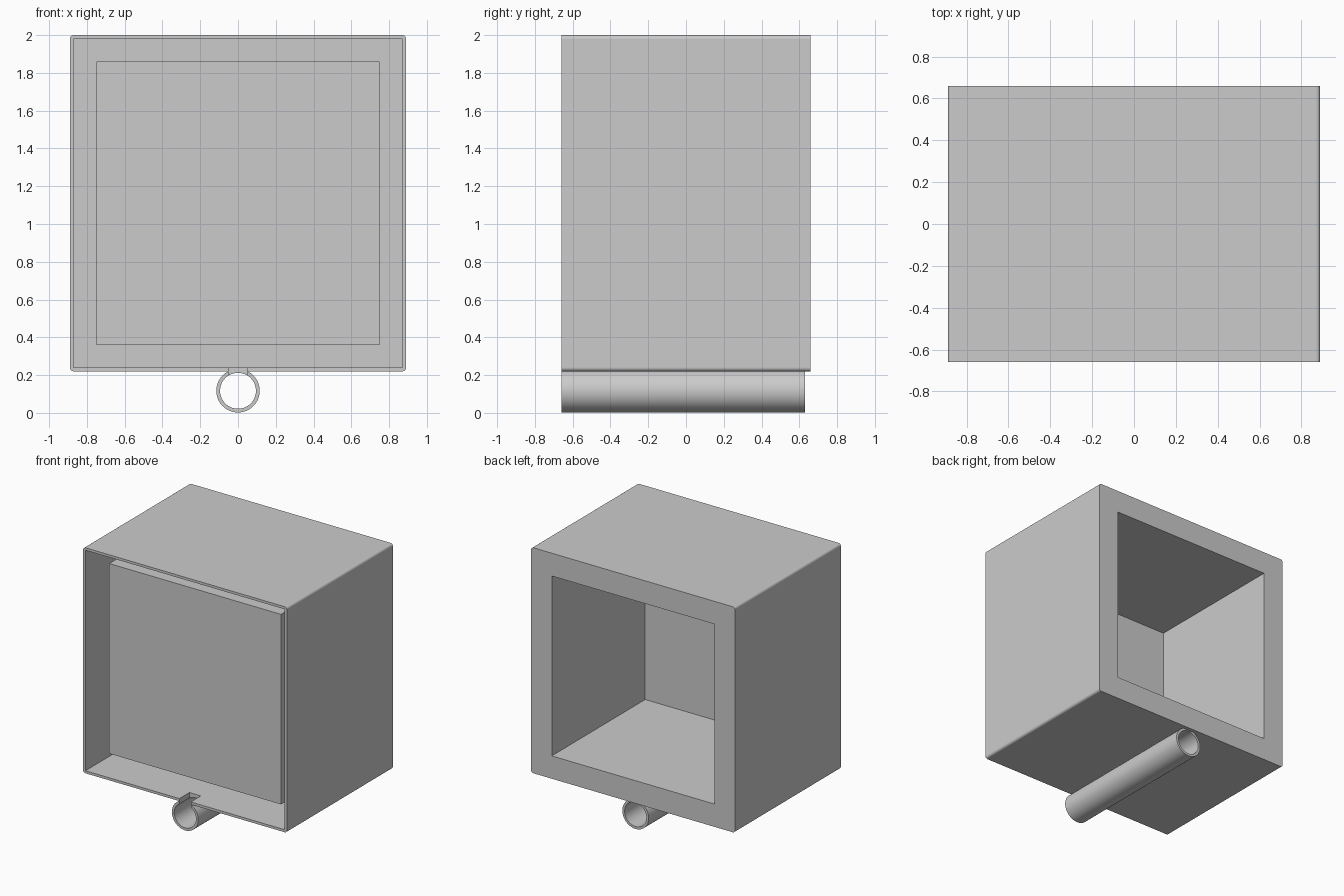
import bpy
import bmesh
from mathutils import Matrix

cube = bpy.data.objects.get("Cube")
if cube:
    bpy.data.objects.remove(cube, do_unlink=True)

GREY = (0.6, 0.6, 0.6, 1.0)
grey = bpy.data.materials.new("light grey")
grey.use_nodes = True
grey.diffuse_color = GREY
grey.node_tree.nodes["Principled BSDF"].inputs["Base Color"].default_value = GREY

MID = 1.11                   # height of the casing's centre
FRONT, BACK = -0.66, 0.66
FLANGE = 0.63                # front face of the rear flange
PANEL = -0.535               # front face of the pocket


def finish(name, bm):
    mesh = bpy.data.meshes.new(name)
    bmesh.ops.recalc_face_normals(bm, faces=bm.faces)
    bm.to_mesh(mesh)
    bm.free()
    mesh.materials.append(grey)
    obj = bpy.data.objects.new(name, mesh)
    bpy.context.collection.objects.link(obj)
    return obj


def block(name, half_x, half_z, y0, y1, z=MID, radius=0):
    """Box running along y, optionally with rounded lengthwise edges."""
    bm = bmesh.new()
    size = Matrix.Diagonal((2 * half_x, y1 - y0, 2 * half_z, 1))
    bmesh.ops.create_cube(bm, size=1,
                          matrix=Matrix.Translation((0, (y0 + y1) / 2, z)) @ size)
    if radius:
        long_edges = [e for e in bm.edges
                      if abs(e.verts[0].co.y - e.verts[1].co.y) > 0.1]
        bmesh.ops.bevel(bm, geom=long_edges, offset=radius, segments=6,
                        profile=0.5, affect='EDGES')
    return finish(name, bm)


def rod(name, radius, y0, y1, z):
    bm = bmesh.new()
    turn = Matrix.Rotation(1.5707963, 4, 'X')
    bmesh.ops.create_cone(bm, cap_ends=True, segments=64, radius1=radius,
                          radius2=radius, depth=y1 - y0,
                          matrix=Matrix.Translation((0, (y0 + y1) / 2, z)) @ turn)
    return finish(name, bm)


def cut(obj, *cutters):
    """Subtract the cutters, bake the result and remove the cutters."""
    for cutter in cutters:
        cutter.hide_render = True
        mod = obj.modifiers.new("cut", 'BOOLEAN')
        mod.operation = 'DIFFERENCE'
        mod.solver = 'EXACT'
        mod.object = cutter
    graph = bpy.context.evaluated_depsgraph_get()
    mesh = bpy.data.meshes.new_from_object(obj.evaluated_get(graph))
    obj.modifiers.clear()
    obj.data = mesh
    for cutter in cutters:
        bpy.data.objects.remove(cutter, do_unlink=True)
    # Only the curved faces are smooth
    for face in mesh.polygons:
        face.use_smooth = max(abs(c) for c in face.normal) < 0.9995


def notch():
    return block("notch_cutter", 0.05, 0.06, FRONT - 0.1, PANEL, z=0.23)


# Thin outer casing with a rear flange, open at the front
casing = block("casing", 0.89, 0.89, FRONT, BACK, radius=0.02)
cut(casing,
    block("recess_cutter", 0.87, 0.87, FRONT - 0.2, FLANGE),
    block("opening_cutter", 0.71, 0.71, FLANGE - 0.2, BACK + 0.2),
    notch())

# Inner pocket, closed at the front and open at the back
pocket = block("pocket", 0.75, 0.75, PANEL, FLANGE + 0.01)
cut(pocket, block("pocket_cutter", 0.71, 0.71, PANEL + 0.03, BACK + 0.2))

# Tube under the casing, slotted at its front end
tube = rod("tube", 0.115, FRONT, FLANGE, 0.117)
cut(tube, rod("bore_cutter", 0.095, FRONT - 0.2, BACK + 0.2, 0.117), notch())
